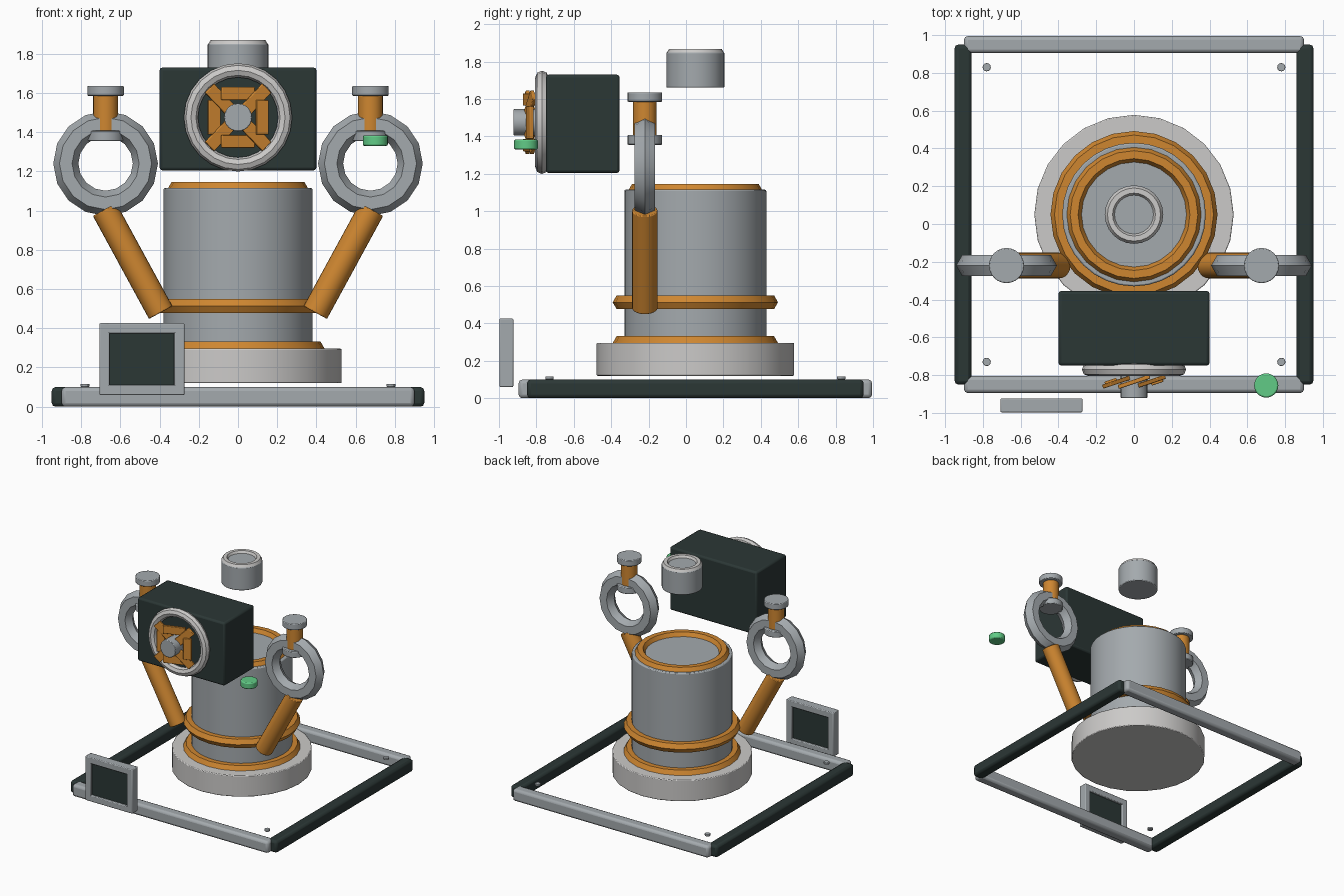
import bpy, bmesh
from math import pi, cos, sin, radians
from mathutils import Matrix, Vector

cube = bpy.data.objects.get("Cube")
if cube:
    bpy.data.objects.remove(cube, do_unlink=True)


def material(name, rgb):
    m = bpy.data.materials.new(name)
    m.use_nodes = True
    m.diffuse_color = (*rgb, 1)
    node = next(n for n in m.node_tree.nodes if n.type == "BSDF_PRINCIPLED")
    node.inputs["Base Color"].default_value = (*rgb, 1)
    return m


GREY = material("steel grey", (0.37, 0.40, 0.42))
LIGHT = material("pale grey", (0.60, 0.59, 0.58))
ORANGE = material("orange", (0.62, 0.24, 0.03))
DARK = material("dark slate", (0.024, 0.038, 0.036))
GREEN = material("green", (0.12, 0.60, 0.24))


def finish(name, bm, mat, loc, rot=None, bevel=0):
    """Turn a bmesh into a named, coloured and smooth shaded object."""
    bmesh.ops.recalc_face_normals(bm, faces=bm.faces)
    mesh = bpy.data.meshes.new(name)
    bm.to_mesh(mesh)
    bm.free()
    mesh.materials.append(mat)
    ob = bpy.data.objects.new(name, mesh)
    bpy.context.collection.objects.link(ob)
    ob.matrix_world = Matrix.Translation(loc) @ (rot or Matrix()).to_4x4()
    if bevel:
        mod = ob.modifiers.new("edge bevel", "BEVEL")
        mod.width = bevel
        mod.segments = 2
        mod.limit_method = "ANGLE"
    bpy.ops.object.select_all(action="DESELECT")
    ob.select_set(True)
    bpy.context.view_layer.objects.active = ob
    bpy.ops.object.shade_smooth_by_angle(angle=radians(30))
    return ob


def box(name, mat, loc, size, bevel=0, rot=None):
    bm = bmesh.new()
    bmesh.ops.create_cube(bm, size=1)
    bmesh.ops.scale(bm, vec=size, verts=bm.verts)
    return finish(name, bm, mat, loc, rot, bevel)


def rod(name, mat, start, end, r, bevel=0.005, sides=24):
    """Cylinder between two points."""
    a, b = Vector(start), Vector(end)
    bm = bmesh.new()
    bmesh.ops.create_cone(bm, cap_ends=True, segments=sides, radius1=r, radius2=r,
                          depth=(b - a).length)
    rot = (b - a).to_track_quat("Z", "Y").to_matrix()
    return finish(name, bm, mat, (a + b) / 2, rot, bevel)


def ring(name, mat, loc, major, minor, rot=None, around=24, section=6):
    """Torus with a coarse cross-section, spun about local z."""
    bm = bmesh.new()
    pts = [bm.verts.new((major + minor * cos(t), 0, minor * sin(t)))
           for t in (2 * pi * i / section for i in range(section))]
    edges = [bm.edges.new((pts[i - 1], pts[i])) for i in range(section)]
    bmesh.ops.spin(bm, geom=pts + edges, cent=(0, 0, 0), axis=(0, 0, 1),
                   angle=2 * pi, steps=around, use_merge=True)
    bmesh.ops.remove_doubles(bm, verts=bm.verts, dist=1e-5)
    return finish(name, bm, mat, loc, rot)


FACE_Y = Matrix.Rotation(pi / 2, 3, "X")
CY = 0.05  # centre of body and frame

# Floor frame: pale rails front and back, dark rails at the sides, small studs
for s, end in ((-1, "front"), (1, "back")):
    box(end + "_rail", GREY, (0, CY + s * 0.9, 0.05), (1.8, 0.09, 0.1), 0.02)
for s, side in ((-1, "right"), (1, "left")):
    box(side + "_rail", DARK, (s * 0.905, CY, 0.05), (0.09, 1.8, 0.1), 0.02)
    for t, end in ((-1, "front"), (1, "back")):
        y = CY + t * 0.78
        rod(f"{end}_{side}_stud", GREY, (s * 0.78, y, 0.1), (s * 0.78, y, 0.117),
            0.022, 0.003, 12)

# Body: base disc, barrel and orange hoops
rod("base_disc", LIGHT, (0, CY, 0.12), (0, CY, 0.296), 0.528, 0.006)
rod("barrel", GREY, (0, CY, 0.28), (0, CY, 1.115), 0.38, 0.008, 32)
for name, z, major in (("bottom_hoop", 0.295, 0.40), ("middle_hoop", 0.513, 0.40),
                       ("top_hoop", 1.11, 0.317)):
    ring(name, ORANGE, (0, CY, z), major, 0.042)

# Floating canister
rod("canister", GREY, (0, CY, 1.66), (0, CY, 1.85), 0.155, 0.006)
ring("canister_rim", LIGHT, (0, CY, 1.845), 0.127, 0.027)

# Arms with ring hands and capped posts
AY = -0.22
for s, side in ((-1, "right"), (1, "left")):
    x = s * 0.675
    rod(side + "_arm", ORANGE, (s * 0.394, AY, 0.48), (s * 0.68, AY, 1.005), 0.068)
    ring(side + "_ring_hand", GREY, (x, AY, 1.24), 0.203, 0.064, FACE_Y, 16)
    rod(side + "_post", ORANGE, (x, AY, 1.40), (x, AY, 1.59), 0.063, 0.003)
    rod(side + "_post_collar", GREY, (x, AY, 1.355), (x, AY, 1.407), 0.093)
    rod(side + "_post_cap", GREY, (x, AY, 1.585), (x, AY, 1.635), 0.093)

# Head box with lens ring, pitched blades and hub
HZ = 1.467
box("head", DARK, (0, -0.552, HZ), (0.8, 0.395, 0.525), 0.015)
EZ = 1.475
ring("lens_ring", LIGHT, (0, -0.77, EZ), 0.24, 0.036, FACE_Y, 24, 8)
for i in range(8):
    a = i * pi / 4
    rot = Matrix.Rotation(0.32, 3, "Z") @ Matrix.Rotation(a, 3, "Y")
    box(f"blade_{i + 1}", ORANGE, (0.122 * cos(a), -0.835, EZ + 0.122 * sin(a)),
        (0.066, 0.022, 0.176), 0.004, rot)
rod("hub", GREY, (0, -0.76, EZ), (0, -0.922, EZ), 0.071)

# Floating button
rod("button", GREEN, (0.7, -0.855, 1.33), (0.7, -0.855, 1.383), 0.064, 0.008)

# Screen: four frame bars around a dark panel
SX, SY, SZ = -0.49, -0.96, 0.243
for s, a, b in ((-1, "lower", "right"), (1, "upper", "left")):
    box(f"screen_{a}_bar", GREY, (SX, SY, SZ + s * 0.157), (0.43, 0.074, 0.052), 0.006)
    box(f"screen_{b}_bar", GREY, (SX + s * 0.191, SY, SZ), (0.052, 0.074, 0.366), 0.006)
box("screen_panel", DARK, (SX, SY, SZ), (0.34, 0.04, 0.27))
